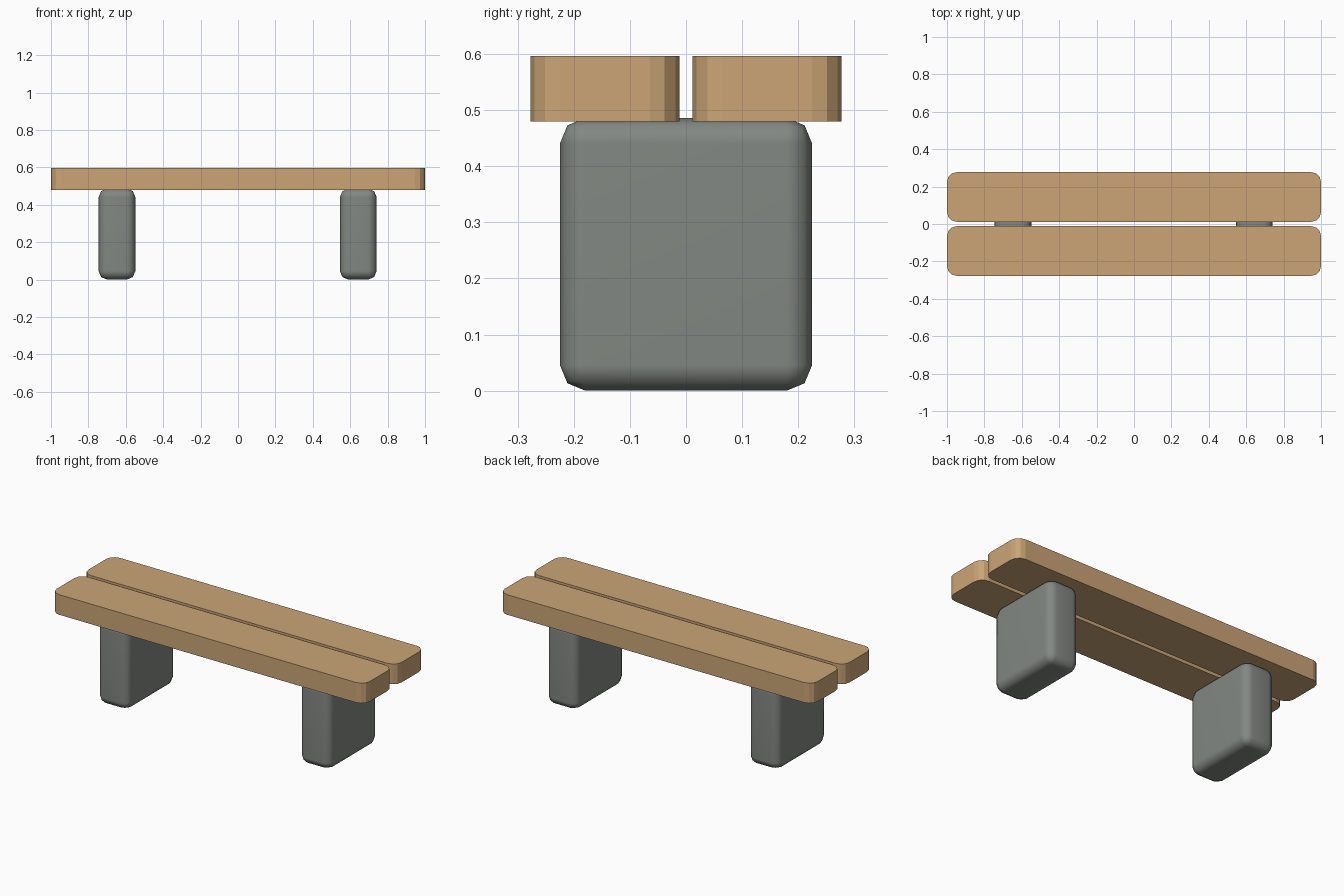
import bpy
import bmesh

old = bpy.data.objects.get("Cube")
if old:
    bpy.data.objects.remove(old, do_unlink=True)


def material(name, rgb):
    mat = bpy.data.materials.new(name)
    mat.use_nodes = True
    colour = (*rgb, 1.0)
    mat.diffuse_color = colour
    mat.node_tree.nodes["Principled BSDF"].inputs["Base Color"].default_value = colour
    return mat


def rounded_block(name, centre, size, radius, segments, mat, upright_only):
    """Box with rounded edges; upright_only rounds just the vertical corners."""
    bm = bmesh.new()
    bmesh.ops.create_cube(bm, size=1)
    bmesh.ops.scale(bm, vec=size, verts=bm.verts)
    edges = [e for e in bm.edges
             if not upright_only or abs(e.verts[0].co.z - e.verts[1].co.z) > 0.01]
    bmesh.ops.bevel(bm, geom=edges, offset=radius, segments=segments,
                    profile=0.5, affect='EDGES')
    for face in bm.faces:
        face.smooth = not upright_only
    mesh = bpy.data.meshes.new(name)
    bm.to_mesh(mesh)
    bm.free()
    mesh.materials.append(mat)
    obj = bpy.data.objects.new(name, mesh)
    obj.location = centre
    bpy.context.collection.objects.link(obj)
    if not upright_only:
        # Keep the broad faces flat while the rounded edges stay smooth
        obj.modifiers.new("Flat faces", 'WEIGHTED_NORMAL')
    return obj


wood = material("warm wood", (0.597, 0.376, 0.182))
stone = material("grey stone", (0.225, 0.245, 0.225))

# Seat planks, side by side with a narrow gap
for name, y in (("front_plank", -0.1445), ("back_plank", 0.1445)):
    rounded_block(name, (0, y, 0.538), (2.0, 0.266, 0.116), 0.053, 3, wood, True)

# Stone block legs
for name, x in (("right_leg", -0.647), ("left_leg", 0.643)):
    rounded_block(name, (x, 0, 0.243), (0.196, 0.449, 0.486), 0.045, 2, stone, False)
